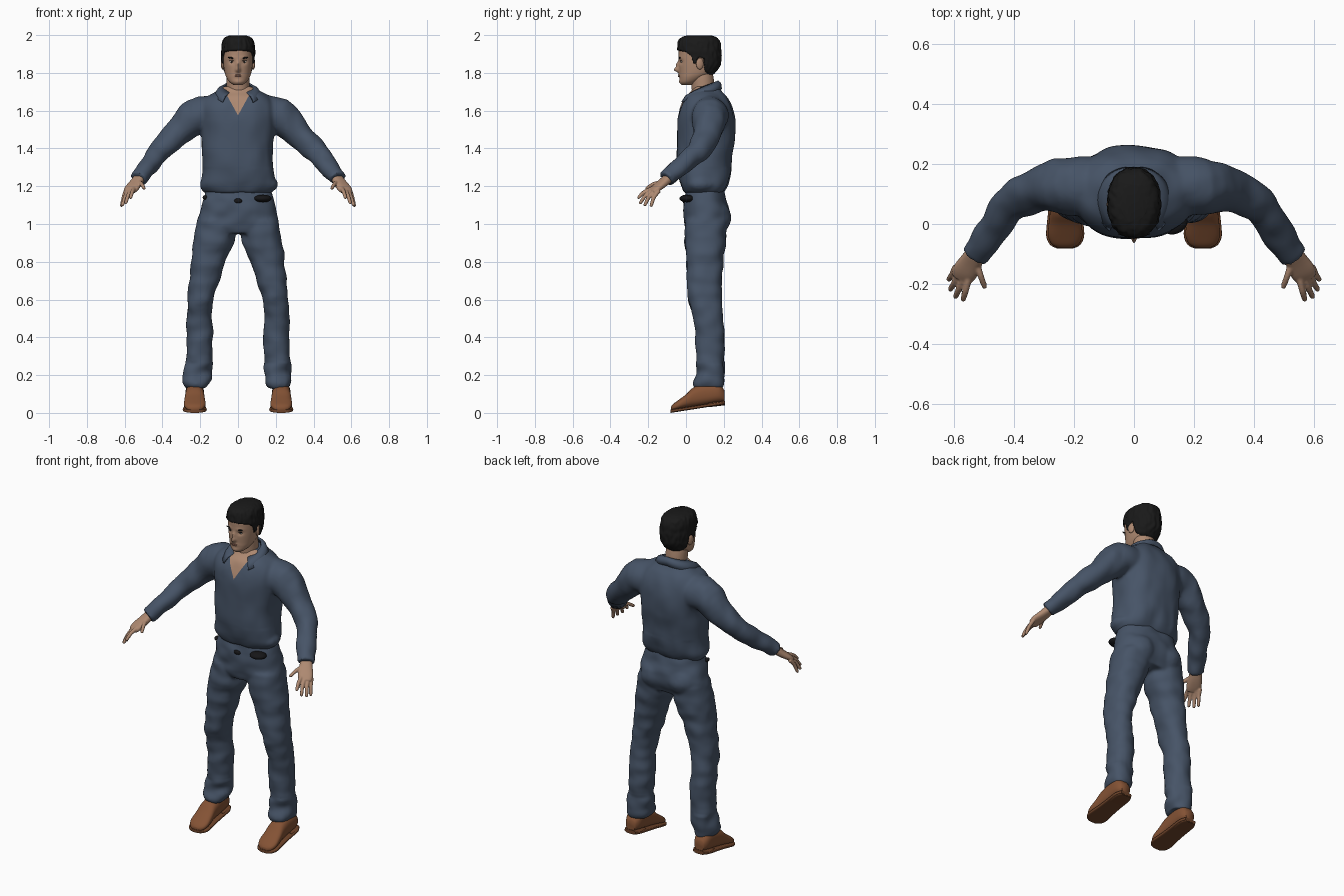
import bpy, bmesh, math
from mathutils import Vector, Matrix, noise
from mathutils.bvhtree import BVHTree

cube = bpy.data.objects.get("Cube")
if cube:
    bpy.data.objects.remove(cube)


def material(name, r, g, b):
    m = bpy.data.materials.new(name)
    m.use_nodes = True
    m.diffuse_color = (r, g, b, 1)
    node = next(n for n in m.node_tree.nodes if n.type == 'BSDF_PRINCIPLED')
    node.inputs["Base Color"].default_value = (r, g, b, 1)
    node.inputs["Roughness"].default_value = 0.8
    return m


CLOTH = material("slate_blue_cloth", .062, .088, .135)
SKIN = material("skin", .42, .25, .165)
HAIR = material("black_hair", .010, .010, .010)
LEATHER = material("brown_leather", .23, .085, .035)
SOLE = material("dark_brown_sole", .15, .055, .022)
BLACK = material("black_belt", .008, .008, .009)
WHITE = material("eye_white", .50, .46, .42)
IRIS = material("dark_iris", .02, .015, .012)
LIPS = material("lips", .30, .14, .10)

X, Y, Z = Vector((1, 0, 0)), Vector((0, 1, 0)), Vector((0, 0, 1))


def catmull(rings, steps):
    """Smooth interpolation through rings of (x, y, z, a, b)."""
    out = []
    for i in range(len(rings) - 1):
        p = [rings[max(0, min(len(rings) - 1, i + k))] for k in (-1, 0, 1, 2)]
        for s in range(steps):
            t = s / steps
            out.append([.5 * (2 * q + (r - o) * t + (2 * o - 5 * q + 4 * r - w) * t * t
                              + (3 * q - o - 3 * r + w) * t ** 3) for o, q, r, w in zip(*p)])
    return out + [list(rings[-1])]


def loft(bm, rings, axes=None, power=2.0, seg=32, steps=4):
    """Skin superellipse rings; without axes the rings follow the path."""
    rows, rings = [], catmull(rings, steps)
    for i, (x, y, z, a, b) in enumerate(rings):
        if axes:
            u, v = axes
        else:
            t = Vector(rings[min(i + 1, len(rings) - 1)][:3]) - Vector(rings[max(i - 1, 0)][:3])
            u = t.cross(Z).normalized()
            v = u.cross(t).normalized()
        row = []
        for k in range(seg):
            c, s = math.cos(math.tau * k / seg), math.sin(math.tau * k / seg)
            c = math.copysign(abs(c) ** (2 / power), c)
            s = math.copysign(abs(s) ** (2 / power), s)
            row.append(bm.verts.new(Vector((x, y, z)) + u * a * c + v * b * s))
        rows.append(row)
    for r0, r1 in zip(rows, rows[1:]):
        for k in range(seg):
            n = (k + 1) % seg
            bm.faces.new((r0[k], r0[n], r1[n], r1[k]))
    bm.faces.new(rows[0])
    bm.faces.new(rows[-1])
    bmesh.ops.recalc_face_normals(bm, faces=bm.faces[:])


def ball(bm, loc, scale, turn=0, axis='Z'):
    m = Matrix.Translation(loc) @ Matrix.Rotation(math.radians(turn), 4, axis) @ Matrix.Diagonal((*scale, 1))
    bmesh.ops.create_uvsphere(bm, u_segments=24, v_segments=16, radius=1, matrix=m)


def emit(name, bm, *mats, angle=60):
    me = bpy.data.meshes.new(name)
    bm.to_mesh(me)
    bm.free()
    for m in mats:
        me.materials.append(m)
    ob = bpy.data.objects.new(name, me)
    bpy.context.scene.collection.objects.link(ob)
    for o in bpy.context.selected_objects:
        o.select_set(False)
    ob.select_set(True)
    bpy.context.view_layer.objects.active = ob
    bpy.ops.object.shade_smooth_by_angle(angle=math.radians(angle))
    return ob


def fuse(bm, voxel, smooth):
    """Blend overlapping volumes into one skin and return it as a bmesh."""
    ob = emit("fusing", bm)
    rm = ob.modifiers.new("fuse", 'REMESH')
    rm.mode, rm.voxel_size = 'VOXEL', voxel
    sm = ob.modifiers.new("relax", 'SMOOTH')
    sm.factor, sm.iterations = .5, smooth
    bpy.context.view_layer.update()
    me = bpy.data.meshes.new_from_object(ob.evaluated_get(bpy.context.evaluated_depsgraph_get()))
    bpy.data.objects.remove(ob)
    out = bmesh.new()
    out.from_mesh(me)
    bpy.data.meshes.remove(me)
    return out


def folds(bm, depth, freq):
    """Soft cloth wrinkles."""
    bm.normal_update()
    moves = [(v, v.normal * depth(v.co) * noise.noise(Vector([c * f for c, f in zip(v.co, freq)])))
             for v in bm.verts]
    for v, d in moves:
        v.co += d


def flip(rings, side):
    return [(r[0] * side, *r[1:]) for r in rings]


def body(rows):
    return [(0, cy, z, rx, ry) for z, cy, rx, ry in rows]


# Shirt: torso and sleeves, open at the neck
bm = bmesh.new()
loft(bm, body([(1.165, .095, .175, .105), (1.2, .095, .197, .125), (1.25, .095, .192, .138),
               (1.35, .097, .185, .148), (1.45, .105, .19, .154), (1.55, .107, .2, .152),
               (1.62, .107, .2, .137), (1.67, .107, .17, .112), (1.7, .11, .12, .085),
               (1.73, .11, .08, .065)]), (X, Y), 2.4, 48)
sleeve = [(.13, .125, 1.575, .1, .1), (.22, .125, 1.57, .096, .097), (.32, .115, 1.48, .074, .074),
          (.41, .065, 1.39, .06, .061), (.47, -.02, 1.315, .054, .051), (.53, -.105, 1.24, .048, .042)]
for side in (1, -1):
    loft(bm, flip(sleeve, side))
ball(bm, (.165, .09, 1.21), (.045, .07, .035))
bm = fuse(bm, .009, 6)
folds(bm, lambda p: .010 if p.z < 1.3 or abs(p.x) > .25 else .007, (13, 13, 9))
for side in (1, -1):
    bmesh.ops.bisect_plane(bm, geom=bm.verts[:] + bm.edges[:] + bm.faces[:],
                           plane_co=(0, 0, 1.575), plane_no=(side, 0, -.55))
for f in bm.faces:
    c = f.calc_center_median()
    f.material_index = int(c.y < .08 and abs(c.x) < .55 * (c.z - 1.575))
emit("shirt", bm, CLOTH, SKIN)

# Collar: a band round the neck that widens to two points
bm = bmesh.new()
rows, count = [], 40
for i in range(count + 1):
    t = 2 * i / count - 1
    s, a = abs(t), t * 2.5
    drop = s ** 1.5
    top = (.074 * math.sin(a), .09 + .077 * math.cos(a), 1.757 - .065 * drop)
    low = ((.115 + .02 * drop) * math.sin(a), .085 + (.1 + .032 * s) * math.cos(a), 1.715 - .07 * drop)
    mid = [(p + q) / 2 + d for p, q, d in zip(top, low, (.006 * math.sin(a), .006 * math.cos(a), .008))]
    rows.append([bm.verts.new(p) for p in (top, mid, low)])
for r0, r1 in zip(rows, rows[1:]):
    for k in (0, 1):
        bm.faces.new((r0[k], r0[k + 1], r1[k + 1], r1[k]))
collar = emit("collar", bm, CLOTH)
thick = collar.modifiers.new("thickness", 'SOLIDIFY')
thick.thickness, thick.offset = .009, 0

# Trousers: hips and two legs
bm = bmesh.new()
loft(bm, body([(.95, .105, .19, .095), (1.0, .107, .217, .115), (1.07, .108, .203, .12),
               (1.13, .1, .187, .11), (1.19, .1, .17, .1)]), (X, Y), 2.4, 48)
leg = [(.115, .107, 1.02, .1, .11), (.13, .102, .9, .107, .108), (.157, .099, .8, .09, .097),
       (.178, .098, .7, .08, .092), (.199, .099, .6, .068, .089), (.206, .119, .5, .066, .078),
       (.203, .127, .4, .071, .075), (.208, .128, .3, .07, .072), (.213, .126, .2, .074, .073),
       (.22, .12, .155, .068, .076), (.22, .12, .13, .058, .07)]
for side in (1, -1):
    loft(bm, flip(leg, side), (X, Y), 2.2)
    ball(bm, (side * .09, .14, 1.035), (.1, .096, .1))
bm = fuse(bm, .009, 5)
folds(bm, lambda p: .016 if p.z < .27 else .008, (12, 12, 16))
emit("trousers", bm, CLOTH)

# Belt pieces
bm = bmesh.new()
ball(bm, (.132, .004, 1.135), (.047, .038, .02), 18)
emit("belt_pouch", bm, BLACK)
bm = bmesh.new()
ball(bm, (0, -.008, 1.122), (.022, .01, .013))
emit("belt_buckle", bm, BLACK)
bm = bmesh.new()
ball(bm, (-.175, .05, 1.14), (.012, .02, .012))
emit("belt_loop", bm, BLACK)

# Shoes: leather upper on a sloping sole with a heel
upper = [(.203, .06, .12, .03), (.17, .055, .155, .047), (.1, .042, .155, .049), (.04, .032, .135, .051),
         (0, .026, .098, .055), (-.04, .018, .068, .057), (-.068, .012, .047, .044), (-.08, .012, .032, .02)]
for side, word in ((1, "left"), (-1, "right")):
    bm = bmesh.new()
    loft(bm, [(side * .229, y, (lo + hi) / 2, rx, (hi - lo) / 2) for y, lo, hi, rx in upper], (X, Z), 2.5)
    emit(word + "_shoe", bm, LEATHER)
    bm = bmesh.new()
    loft(bm, [(side * .229, y * 1.02, .009 + (y + .08) * .16, rx + .006, .009) for y, lo, hi, rx in upper],
         (X, Z), 5)
    loft(bm, [(side * .229, y, .042 + (y - .12) * .12, rx, .012)
              for y, rx in ((.12, .046), (.16, .048), (.19, .042), (.206, .03))], (X, Z), 5)
    emit(word + "_sole", bm, SOLE, angle=40)

# Hands: palm, four fingers and a thumb
palm = [(.51, -.075, 1.262, .03, .025), (.54, -.122, 1.218, .037, .022),
        (.563, -.16, 1.188, .042, .018), (.575, -.183, 1.17, .034, .012)]
fingers = [((.55, -.178, 1.187), (.57, -.257, 1.137)), ((.567, -.173, 1.18), (.596, -.247, 1.108)),
           ((.582, -.16, 1.177), (.613, -.222, 1.097)), ((.593, -.143, 1.177), (.618, -.188, 1.092)),
           ((.528, -.115, 1.224), (.495, -.215, 1.187))]
for side, word in ((1, "left"), (-1, "right")):
    bm = bmesh.new()
    loft(bm, flip(palm, side), power=2.4)
    for base, tip in fingers:
        a, b = Vector(base), Vector(tip)
        bend = Vector((0, -.004, .007))
        path = [(*a, .012, .012), (*(a.lerp(b, .5) + bend), .0105, .0105),
                (*a.lerp(b, .9), .009, .009), (*b, .005, .005)]
        loft(bm, flip(path, side), seg=16)
    emit(word + "_hand", fuse(bm, .004, 3), SKIN)

# Neck
bm = bmesh.new()
loft(bm, body([(1.6, .09, .06, .055), (1.72, .09, .061, .06), (1.78, .085, .061, .06),
               (1.83, .08, .055, .055)]), (X, Y))
emit("neck", bm, SKIN)

# Head with sculpted face
skull = [(1.735, .006, .022, .026), (1.75, .014, .044, .045), (1.775, .036, .061, .07),
         (1.8, .055, .07, .09), (1.84, .067, .077, .105), (1.88, .07, .08, .109),
         (1.92, .07, .08, .109), (1.955, .07, .074, .103), (1.978, .07, .06, .086), (1.99, .07, .032, .052)]
bm = bmesh.new()
loft(bm, body(skull), (X, Y), 2.2, 96, 6)
bumps = [(0, 1.816, .011, .013, -.027), (0, 1.842, .009, .018, -.014), (.034, 1.858, .015, .011, .008),
         (.032, 1.88, .022, .008, -.003), (0, 1.786, .02, .01, -.004), (0, 1.75, .02, .014, -.005)]
for v in bm.verts:
    if v.co.y < .03:
        x, z = abs(v.co.x), v.co.z
        v.co.y += sum(d * math.exp(-((x - bx) / sx) ** 2 - ((z - bz) / sz) ** 2) for bx, bz, sx, sz, d in bumps)
for side in (1, -1):
    ball(bm, (side * .081, .073, 1.848), (.009, .02, .03), side * 15)
face = BVHTree.FromBMesh(bm)
emit("head", bm, SKIN)


def face_part(name, x, z, scale, mat, turn=0, lift=0):
    y = face.ray_cast(Vector((x, -1, z)), Y)[0].y
    bm = bmesh.new()
    ball(bm, (x, y - lift, z), scale, turn, 'Y')
    emit(name, bm, mat)


for side, word in ((1, "left"), (-1, "right")):
    face_part(word + "_eye", side * .033, 1.859, (.012, .004, .0055), WHITE)
    face_part(word + "_iris", side * .033, 1.859, (.005, .003, .005), IRIS, lift=.002)
    face_part(word + "_lash", side * .033, 1.8645, (.014, .005, .002), HAIR, lift=.001)
    face_part(word + "_eyebrow", side * .035, 1.879, (.019, .005, .0042), HAIR, side * -8)
face_part("upper_lip", 0, 1.788, (.02, .005, .003), LIPS)
face_part("lower_lip", 0, 1.781, (.016, .005, .0035), LIPS)

# Hair: a fuller skull cap that sinks into the head below the hairline
hairline = [(-.06, 1.918), (0, 1.908), (.025, 1.885), (.037, 1.845), (.055, 1.848), (.065, 1.88),
            (.09, 1.878), (.102, 1.81), (.13, 1.786), (.25, 1.782)]


def line_height(y):
    for (y0, z0), (y1, z1) in zip(hairline, hairline[1:]):
        if y <= y1:
            return z0 + (z1 - z0) * (y - y0) / (y1 - y0)
    return hairline[-1][1]


bm = bmesh.new()
loft(bm, body([(z + .009 * (z > 1.95), cy, rx + .009, ry + .009) for z, cy, rx, ry in skull[2:]]),
     (X, Y), 2.2, 128, 8)
for v in bm.verts:
    f = max(0, min(1, (v.co.z - line_height(v.co.y)) / .012 + .5))
    out = Vector((v.co.x, v.co.y - .07, 0)).normalized()
    tuft = .005 * noise.noise(Vector((v.co.x * 60, v.co.y * 60, v.co.z * 30)))
    v.co += out * (f * tuft - .025 * (1 - f))
emit("hair", bm, HAIR)
